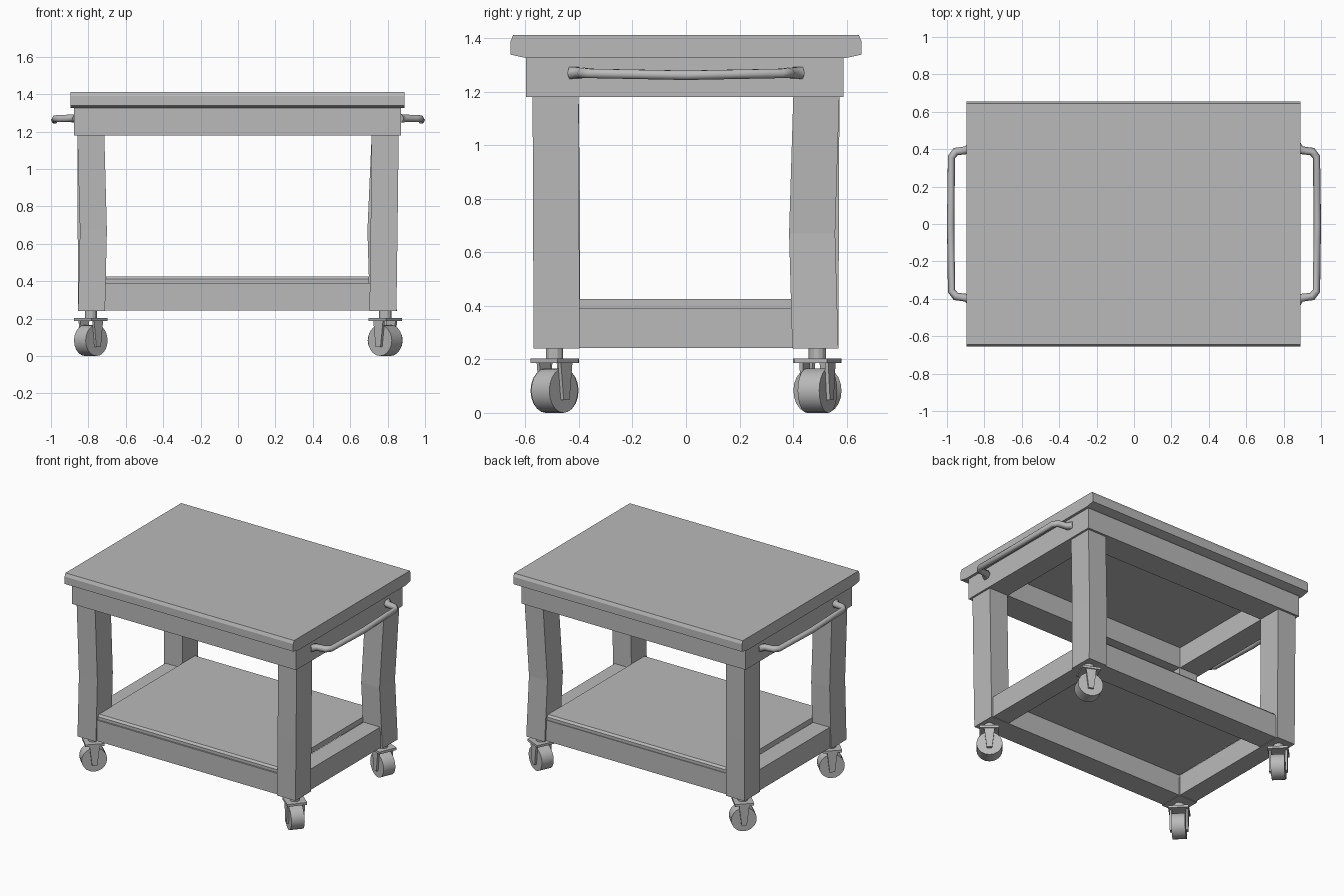
import bpy, bmesh
from math import radians
from mathutils import Matrix

cube = bpy.data.objects.get("Cube")
if cube:
    bpy.data.objects.remove(cube, do_unlink=True)

TONE = (0.49, 0.49, 0.49, 1)
grey = bpy.data.materials.new("plain_grey")
grey.use_nodes = True
grey.diffuse_color = TONE
grey.node_tree.nodes["Principled BSDF"].inputs["Base Color"].default_value = TONE


def finish(name, bm):
    bmesh.ops.recalc_face_normals(bm, faces=bm.faces)
    mesh = bpy.data.meshes.new(name)
    bm.to_mesh(mesh)
    bm.free()
    mesh.materials.append(grey)
    obj = bpy.data.objects.new(name, mesh)
    bpy.context.collection.objects.link(obj)
    return obj


def smooth(obj, angle):
    bpy.ops.object.select_all(action="DESELECT")
    bpy.context.view_layer.objects.active = obj
    obj.select_set(True)
    if obj.type == "CURVE":
        bpy.ops.object.convert(target="MESH")
    bpy.ops.object.shade_smooth_by_angle(angle=radians(angle))


def add_box(bm, x0, x1, y0, y1, z0, z1):
    size = Matrix.Diagonal((x1 - x0, y1 - y0, z1 - z0, 1))
    place = Matrix.Translation(((x0 + x1) / 2, (y0 + y1) / 2, (z0 + z1) / 2))
    return bmesh.ops.create_cube(bm, size=1, matrix=place @ size)["verts"]


def box(name, *bounds):
    bm = bmesh.new()
    add_box(bm, *bounds)
    finish(name, bm)


def loft(name, rings):
    """Join matching rings of points into a closed solid."""
    bm = bmesh.new()
    loops = [[bm.verts.new(p) for p in ring] for ring in rings]
    n = len(loops[0])
    for a, b in zip(loops, loops[1:]):
        for i in range(n):
            j = (i + 1) % n
            bm.faces.new((a[i], a[j], b[j], b[i]))
    bm.faces.new(loops[0])
    bm.faces.new(loops[-1])
    finish(name, bm)


def slab(name, x0, x1, edge):
    """Board whose front and back edges share one mirrored profile."""
    profile = edge + [(-y, z) for y, z in reversed(edge)]
    loft(name, [[(x, y, z) for y, z in profile] for x in (x0, x1)])


# Worktop with shaped long edges
slab("worktop", -0.895, 0.89, [(0.6, 1.326), (0.655, 1.338), (0.655, 1.39), (0.645, 1.412)])

# Heavy apron under the worktop, open in the middle
for label, y0, y1 in (("front", -0.597, -0.4), ("back", 0.4, 0.588)):
    box("apron_" + label, -0.877, 0.872, y0, y1, 1.18, 1.327)
for label, x0, x1 in (("right", -0.877, -0.718), ("left", 0.71, 0.872)):
    box("apron_" + label, x0, x1, -0.4, 0.4, 1.18, 1.327)

# Lower rails between the legs, with the shelf panel on top
for label, y0, y1 in (("front", -0.56, -0.4), ("back", 0.4, 0.555)):
    box("lower_rail_" + label, -0.72, 0.705, y0, y1, 0.243, 0.39)
for label, x0, x1 in (("right", -0.845, -0.715), ("left", 0.705, 0.835)):
    box("lower_rail_" + label, x0, x1, -0.4, 0.4, 0.243, 0.39)
slab("shelf_panel", -0.712, 0.7, [(0.55, 0.388), (0.55, 0.411), (0.538, 0.425)])


# Legs: one diagonal pair is bowed inward at mid height
def leg(name, sx, sy, bow_x, bow_y, drop):
    rings = []
    for z, bow, sink in ((0.24, 0, 1), (0.67, 1, 0.5), (1.19, 0, 0)):
        cx = sx * (0.787 - bow * bow_x - sink * drop)
        cy = sy * (0.487 - bow * bow_y - sink * 0.004)
        rings.append([(cx + u * 0.072, cy + v * 0.086, z)
                      for u, v in ((-1, -1), (1, -1), (1, 1), (-1, 1))])
    loft(name, rings)


# Swivel casters
def caster(name, x, y, angle):
    turn = Matrix.Translation((x, y, 0)) @ Matrix.Rotation(radians(angle), 4, "Z")
    bm = bmesh.new()
    bmesh.ops.create_cone(bm, cap_ends=True, segments=12, radius1=0.033, radius2=0.033,
                          depth=0.06, matrix=Matrix.Translation((0, 0, 0.22)))
    add_box(bm, -0.066, 0.066, -0.062, 0.062, 0.187, 0.203)
    for s in (-1, 1):
        arm = add_box(bm, s * 0.052 - 0.007, s * 0.052 + 0.007, -0.034, 0.034, 0.048, 0.19)
        for v in arm:
            if v.co.z < 0.1:
                v.co.y *= 0.5
    bm.transform(turn)
    finish(name + "_fork", bm)

    bm = bmesh.new()
    axle = Matrix.Translation((0, 0, 0.083)) @ Matrix.Rotation(radians(90), 4, "Y")
    bmesh.ops.create_cone(bm, cap_ends=True, segments=20, radius1=0.083, radius2=0.083,
                          depth=0.088, matrix=axle)
    bm.transform(turn)
    smooth(finish(name + "_wheel", bm), 35)


corners = (("front_right", -1, -1, 0.012, 0.004, 0.004, -45),
           ("front_left", 1, -1, 0, 0, 0.012, 50),
           ("back_right", -1, 1, 0, 0, 0.004, -45),
           ("back_left", 1, 1, 0.018, 0.014, 0.01, 66))
for label, sx, sy, bow_x, bow_y, drop, angle in corners:
    leg(label + "_leg", sx, sy, bow_x, bow_y, drop)
    caster(label + "_caster", sx * 0.787, sy * 0.491, angle)


# Push handles: gently sagging bars with thicker flared ends
def handle(name, side):
    end = [(0.865, 0.428, 1.27, 1.3), (0.89, 0.395, 1.27, 1.15),
           (0.953, 0.387, 1.27, 1.1), (0.976, 0.358, 1.268, 1)]
    points = end + [(0.98, 0, 1.261, 1)] + [(x, -y, z, r) for x, y, z, r in reversed(end)]
    curve = bpy.data.curves.new(name, "CURVE")
    curve.dimensions = "3D"
    curve.bevel_depth = 0.02
    curve.bevel_resolution = 1
    curve.use_fill_caps = True
    line = curve.splines.new("POLY")
    line.points.add(len(points) - 1)
    for p, (x, y, z, r) in zip(line.points, points):
        p.co = (side * x, y, z, 1)
        p.radius = r
    curve.materials.append(grey)
    obj = bpy.data.objects.new(name, curve)
    bpy.context.collection.objects.link(obj)
    smooth(obj, 65)


handle("left_handle", 1)
handle("right_handle", -1)
